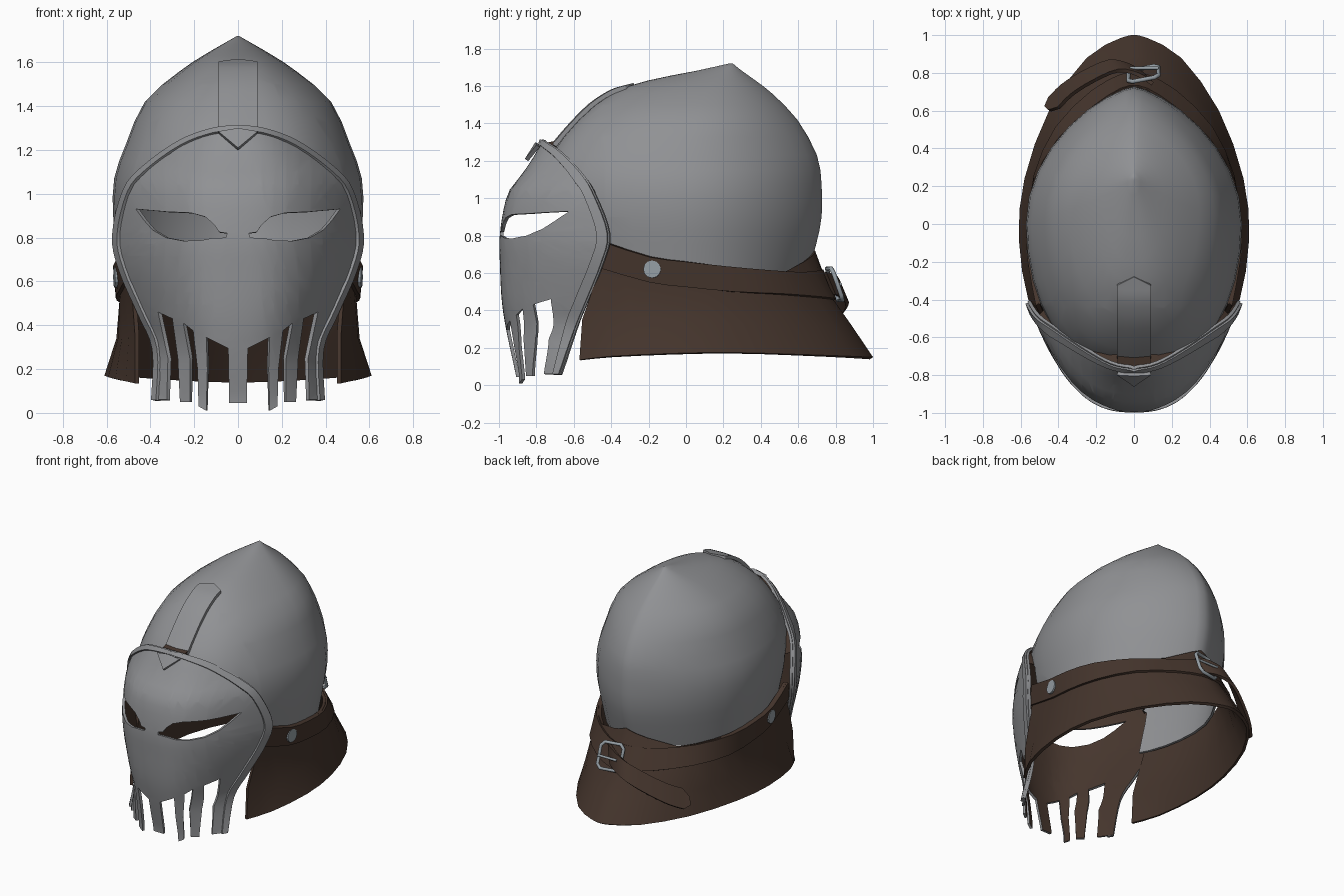
import bpy, bmesh, math
from mathutils import Vector

if "Cube" in bpy.data.objects:
    bpy.data.objects.remove(bpy.data.objects["Cube"])


def material(name, rgb):
    m = bpy.data.materials.new(name)
    m.use_nodes = True
    m.diffuse_color = (*rgb, 1)
    bsdf = next(n for n in m.node_tree.nodes if n.type == "BSDF_PRINCIPLED")
    bsdf.inputs["Base Color"].default_value = (*rgb, 1)
    return m


STEEL = material("steel", (0.28, 0.285, 0.297))
LEATHER = material("brown leather", (0.06, 0.036, 0.026))
BUCKLE = material("bright buckle steel", (0.3, 0.34, 0.37))


def spline(points, steps=4):
    """Catmull-Rom resampling of points of any dimension."""
    p = [Vector(q) for q in points]
    p = [p[0]] + p + [p[-1]]
    out = []
    for a, b, c, d in zip(p, p[1:], p[2:], p[3:]):
        for i in range(steps):
            t = i / steps
            out.append(0.5 * (2 * b + (c - a) * t + (2 * a - 5 * b + 4 * c - d) * t ** 2
                              + (3 * b - a - 3 * c + d) * t ** 3))
    return out + [p[-1]]


def mirrored(path):
    """Continue a path ending on x = 0 along the other side."""
    return path + [Vector((-q.x, q.y, q.z)) for q in reversed(path[:-1])]


def finish(name, bm, mats, thick=0.0, angle=40):
    """Face the shell outwards, thicken it and shade it."""
    bmesh.ops.remove_doubles(bm, verts=bm.verts, dist=0.0005)
    bmesh.ops.recalc_face_normals(bm, faces=bm.faces)
    mid = Vector((0, 0, 0.8))
    if sum(f.normal.dot(f.calc_center_median() - mid) * f.calc_area() for f in bm.faces) < 0:
        bmesh.ops.reverse_faces(bm, faces=bm.faces)
    me = bpy.data.meshes.new(name)
    bm.to_mesh(me)
    bm.free()
    ob = bpy.data.objects.new(name, me)
    bpy.context.collection.objects.link(ob)
    for m in mats:
        me.materials.append(m)
    bpy.ops.object.select_all(action="DESELECT")
    ob.select_set(True)
    bpy.context.view_layer.objects.active = ob
    mod = ob.modifiers.new("thickness", "SOLIDIFY")
    mod.thickness, mod.offset = thick, -1
    mod.material_offset = len(mats) - 1
    bpy.ops.object.modifier_apply(modifier=mod.name)
    bpy.ops.object.shade_smooth_by_angle(angle=math.radians(angle))


def sheet(rows, closed=False):
    """Quad surface through rows of points."""
    bm = bmesh.new()
    vs = [[bm.verts.new(p) for p in r] for r in rows]
    n = len(rows[0])
    for a, b in zip(vs, vs[1:]):
        for i in range(n if closed else n - 1):
            j = (i + 1) % n
            bm.faces.new((a[i], a[j], b[j], b[i]))
    return bm


def tube(name, points, radius, cyclic, mat):
    cu = bpy.data.curves.new(name, "CURVE")
    cu.dimensions, cu.bevel_depth, cu.bevel_resolution = "3D", radius, 2
    cu.use_fill_caps = True
    s = cu.splines.new("POLY")
    s.points.add(len(points) - 1)
    for q, p in zip(s.points, points):
        q.co = (*p, 1)
    s.use_cyclic_u = cyclic
    cu.materials.append(mat)
    ob = bpy.data.objects.new(name, cu)
    bpy.context.collection.objects.link(ob)
    bpy.ops.object.select_all(action="DESELECT")
    ob.select_set(True)
    bpy.context.view_layer.objects.active = ob
    bpy.ops.object.convert(target="MESH")
    bpy.ops.object.shade_smooth_by_angle(angle=math.radians(50))


# Dome: stacked rings (height, front, back, middle, half width), ridged at the back
rings = [(1.72, 0.23, 0.25, 0.24, 0.005), (1.68, 0.05, 0.30, 0.2, 0.075), (1.63, -0.2, 0.37, 0.15, 0.16),
         (1.56, -0.4, 0.46, 0.1, 0.265), (1.42, -0.58, 0.595, 0.05, 0.425), (1.23, -0.73, 0.7, 0, 0.51),
         (1.07, -0.77, 0.725, 0, 0.565), (0.9, -0.76, 0.725, 0, 0.57), (0.75, -0.72, 0.695, 0, 0.55),
         (0.59, -0.68, 0.65, 0, 0.525)]


def ring(z, front, back, mid, w):
    pts = []
    for i in range(32):
        a = math.tau * i / 32
        s, c = math.sin(a), math.cos(a)
        y = mid + s * (back - mid if s > 0 else mid - front)
        power = 1.45 if s > 0 else 0.8
        pts.append((math.copysign(abs(c) ** power, c) * w if abs(c) > 1e-6 else 0, y, z))
    return pts


bm = sheet([ring(*r) for r in spline(rings, 2)], closed=True)
bmesh.ops.contextual_create(bm, geom=[v for v in bm.verts if v.co.z > 1.719])
# Face opening below the brow
brow, brow_n = Vector((0, -0.75, 1.25)), Vector((0, 0.73, 0.68))
side, side_n = Vector((0, -0.44, 0)), Vector((0, 1, 0))
for co, no in ((brow, brow_n), (side, side_n)):
    bmesh.ops.bisect_plane(bm, geom=bm.verts[:] + bm.edges[:] + bm.faces[:], plane_co=co, plane_no=no)
gone = [f for f in bm.faces if (f.calc_center_median() - brow).dot(brow_n) < 0
        and f.calc_center_median().y < side.y]
bmesh.ops.delete(bm, geom=gone, context="FACES")
finish("dome", bm, [STEEL], 0.015, 60)

# Mask edge: height, half width, depth at the edge, depth at the centre
edge = spline([(1.315, 0, -0.765, -0.77), (1.3, 0.12, -0.74, -0.775), (1.245, 0.265, -0.66, -0.80),
               (1.13, 0.425, -0.55, -0.875), (1.02, 0.516, -0.485, -0.955), (0.81, 0.565, -0.41, -0.995),
               (0.65, 0.535, -0.445, -0.995), (0.45, 0.45, -0.525, -0.985), (0.29, 0.385, -0.59, -0.96),
               (0.06, 0.39, -0.67, -0.91)])


def on_mask(x, z, lift=0.0):
    """Point of the curved mask surface in front of (x, z)."""
    z_in = min(max(z, edge[-1][0]), edge[0][0])
    for a, b in zip(edge, edge[1:]):
        if b[0] <= z_in <= a[0]:
            q = a.lerp(b, (a[0] - z_in) / (a[0] - b[0]))
            break
    t = min(abs(x) / max(q[1], 0.01), 1.1)
    return Vector((x, q[3] + (q[2] - q[3]) * t ** 2.6 - lift, z))


# Mask: flat outline with teeth and eye holes, cut into a grid and bent
teeth = [(0.325, 0.06), (0.32, 0.25), (0.365, 0.46), (0.3, 0.43), (0.275, 0.25), (0.265, 0.05),
         (0.22, 0.05), (0.22, 0.25), (0.25, 0.41), (0.205, 0.375), (0.185, 0.2), (0.18, 0.03),
         (0.145, 0.01), (0.14, 0.2), (0.145, 0.345), (0.045, 0.295), (0.04, 0.045)]
eye = [(0.466, 0.93), (0.33, 0.918), (0.215, 0.913), (0.15, 0.895), (0.11, 0.86), (0.085, 0.825),
       (0.05, 0.82), (0.055, 0.8), (0.12, 0.797), (0.17, 0.787), (0.25, 0.785), (0.33, 0.8),
       (0.39, 0.835), (0.43, 0.88)]
half = [(e[1], e[0]) for e in edge] + teeth
loops = [half + [(-x, z) for x, z in reversed(half[1:])], eye, [(-x, z) for x, z in eye]]
bm = bmesh.new()
for loop in loops:
    vs = [bm.verts.new((x, 0, z)) for x, z in loop]
    for a, b in zip(vs, vs[1:] + vs[:1]):
        bm.edges.new((a, b))
bmesh.ops.triangle_fill(bm, edges=bm.edges[:], use_beauty=True, normal=(0, -1, 0))
for i in range(-10, 26):
    for co, no in (((i * 0.055, 0, 0), (1, 0, 0)), ((0, 0, i * 0.055), (0, 0, 1))):
        bmesh.ops.bisect_plane(bm, geom=bm.verts[:] + bm.edges[:] + bm.faces[:], plane_co=co, plane_no=no)
for v in bm.verts:
    v.co = on_mask(v.co.x, v.co.z)
finish("face_mask", bm, [STEEL, LEATHER], 0.018, 50)

# Raised rim along the mask edge, with a pointed brow plate
path = mirrored([Vector((e[1], 0, e[0])) for e in reversed(edge)])
inner = []
for i, p in enumerate(path):
    d = (path[min(i + 1, len(path) - 1)] - path[max(i - 1, 0)]).normalized()
    inner.append(p + Vector((-d.z, 0, d.x)) * 0.022)
if inner[len(path) // 2].z > path[len(path) // 2].z:
    inner = [2 * p - q for p, q in zip(path, inner)]
rim = [[on_mask(p.x, p.z, 0.012) + Vector((p.x * 0.018, 0, 0)) for p in row] for row in (path, inner)]
finish("mask_rim", sheet(rim), [STEEL], 0.026)
tip = (0, -0.862, 1.21)
finish("brow_point", sheet([[(-0.09, -0.8, 1.285), (0, -0.805, 1.3), (0.09, -0.8, 1.285)], [tip] * 3]), [STEEL], 0.022)

# Leather lining closing the gap between rim and dome
front = [on_mask(p.x * 0.97, p.z - 0.015, -0.012) for p in path if p.z > 0.92]
back = [Vector((p.x * 0.86, p.y + 0.07, p.z - 0.02)) for p in front]
finish("rim_lining", sheet([front, back]), [LEATHER], 0.01)

# Crest strip over the forehead and its leather backing
crest = spline([(0, -0.72, 1.29), (0, -0.63, 1.395), (0, -0.52, 1.505), (0, -0.41, 1.577), (0, -0.335, 1.602)], 3)
rows = [[p + Vector((x, abs(x) * 0.08, 0)) for x in (-0.09, -0.045, 0, 0.045, 0.09)] for p in crest]
rows.append([(x, -0.28 - abs(x) * 0.5, 1.616 - abs(x) * 0.13) for x in (-0.085, -0.045, 0, 0.045, 0.085)])
finish("crest_strip", sheet(rows), [STEEL], 0.024)
backing = [[(x, y, z) for x in (-0.088, 0.088)] for y, z in ((-0.755, 1.295), (-0.69, 1.308))]
finish("crest_backing", sheet(backing), [LEATHER], 0.02)

# Neck guard: flared leather, one side mirrored
top = [(0.51, -0.42, 0.76), (0.55, -0.19, 0.685), (0.555, 0, 0.66), (0.52, 0.22, 0.635),
       (0.395, 0.44, 0.615), (0.215, 0.61, 0.605), (0.07, 0.705, 0.615), (0, 0.72, 0.62)]
belt = [(0.49, -0.46, 0.63), (0.53, -0.19, 0.55), (0.54, 0, 0.525), (0.515, 0.25, 0.5),
        (0.405, 0.5, 0.49), (0.22, 0.69, 0.475), (0.07, 0.775, 0.465), (0, 0.785, 0.46)]
flare = [(0.47, -0.555, 0.35), (0.53, -0.28, 0.34), (0.555, -0.04, 0.34), (0.535, 0.25, 0.33),
         (0.42, 0.56, 0.32), (0.23, 0.79, 0.32), (0.07, 0.875, 0.32), (0, 0.885, 0.32)]
hem = [(0.47, -0.57, 0.135), (0.56, -0.4, 0.155), (0.61, -0.08, 0.17), (0.58, 0.24, 0.175),
       (0.45, 0.6, 0.165), (0.25, 0.88, 0.155), (0.07, 0.985, 0.15), (0, 1.0, 0.15)]
top, belt, flare, hem = [mirrored(spline(r, 2)) for r in (top, belt, flare, hem)]
collar = [p + Vector((0, -0.03 if p.y > 0.6 else 0, 0.1 * max(0, 1 - abs(p.x) / 0.3))) for p in top]
finish("neck_guard", sheet([collar, belt, flare, hem]), [LEATHER], 0.02)


def outset(row, d):
    return [p + Vector((p.x, p.y, 0)).normalized() * d for p in row]


# Strap around the guard, with its loose end
finish("neck_strap", sheet([outset(top, 0.014), outset(belt, 0.018)]), [LEATHER], 0.024)
tail = spline([(0.08, 0.775, 0.545), (0, 0.825, 0.53), (-0.11, 0.845, 0.49), (-0.25, 0.785, 0.41),
               (-0.36, 0.715, 0.345), (-0.43, 0.645, 0.305)], 3)
across = Vector((0.025, -0.025, 0.06))
rows = [[p + across, p - across] for p in tail]
rows.append([tail[-1] + Vector((-0.035, -0.03, -0.02)) + across * k for k in (0.4, -0.4)])
finish("strap_end", sheet(rows), [LEATHER], 0.02)

# Buckle frame with prong
centre, u, w = Vector((0.05, 0.795, 0.54)), Vector((0.08, 0.015, 0)), Vector((0, -0.03, 0.085))
corners = [(1, 0.7), (0.7, 1), (-0.7, 1), (-1, 0.7), (-1, -0.7), (-0.7, -1), (0.7, -1), (1, -0.7)]
tube("buckle_frame", [centre + u * a + w * b for a, b in corners], 0.012, True, BUCKLE)
tube("buckle_prong", [centre + u * a + Vector((0, 0.03 - a * 0.015, 0)) for a in (1, -0.9)], 0.009, False, BUCKLE)

# Rivets on both sides
for name, s in (("left", 1), ("right", -1)):
    bpy.ops.mesh.primitive_cylinder_add(vertices=12, radius=0.047, depth=0.03,
                                        location=(s * 0.55, -0.18, 0.62), rotation=(0, math.pi / 2, -s * 0.1))
    rivet = bpy.context.object
    rivet.name = name + "_rivet"
    rivet.data.materials.append(BUCKLE)
